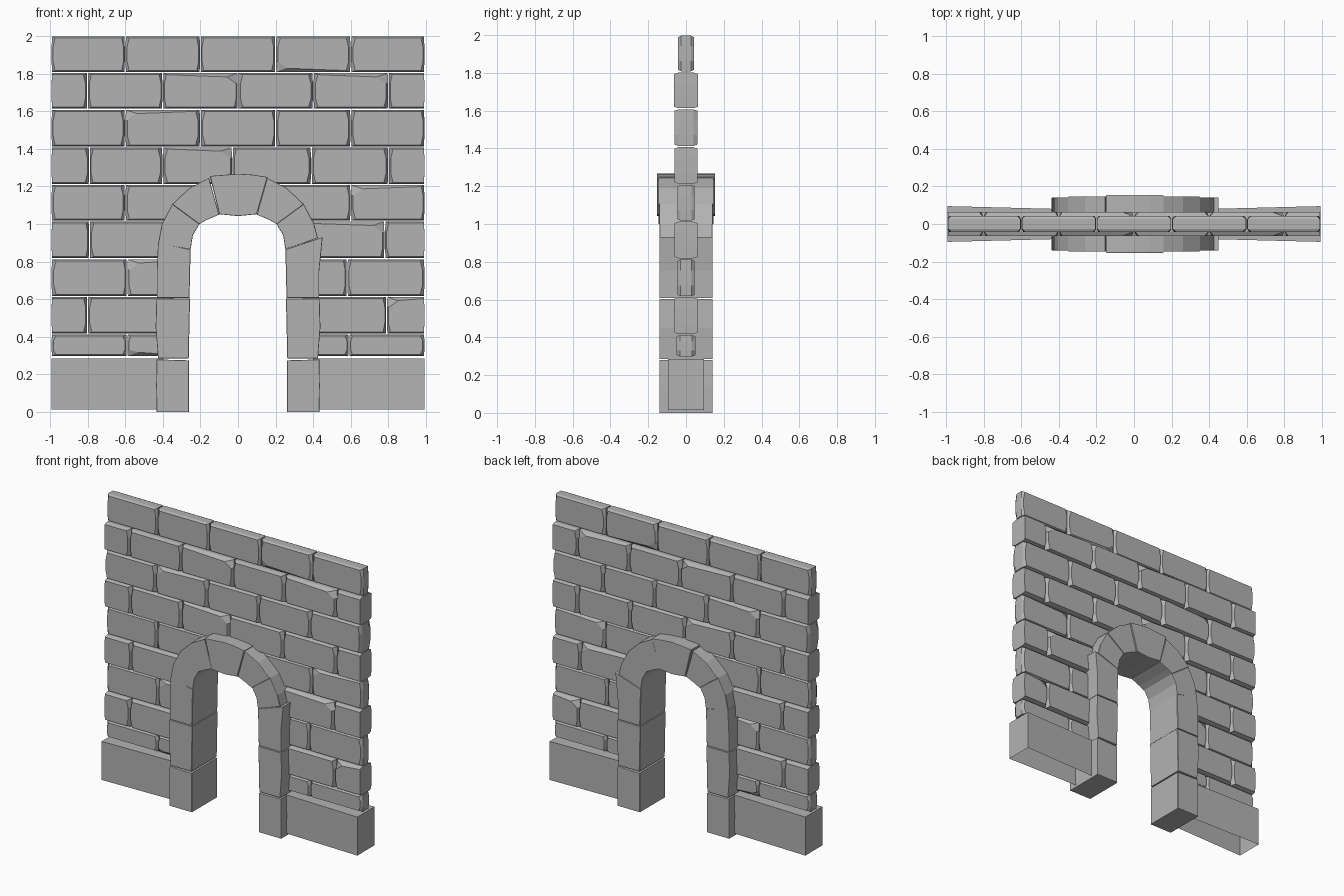
import bpy, bmesh, random

random.seed(4)
cube = bpy.data.objects.get("Cube")
if cube:
    bpy.data.objects.remove(cube, do_unlink=True)

stone = bpy.data.materials.new("grey_stone")
stone.use_nodes = True
GREY = (0.45, 0.45, 0.45, 1)
stone.diffuse_color = GREY
stone.node_tree.nodes["Principled BSDF"].inputs["Base Color"].default_value = GREY


def finish(bm, name):
    bmesh.ops.recalc_face_normals(bm, faces=bm.faces)
    mesh = bpy.data.meshes.new(name)
    bm.to_mesh(mesh)
    bm.free()
    mesh.materials.append(stone)
    obj = bpy.data.objects.new(name, mesh)
    bpy.context.collection.objects.link(obj)
    return obj


def loft(bm, rings, caps=True):
    """Join (y, outline) rings along the thickness of the wall."""
    loops = [[bm.verts.new((x, y, z)) for x, z in pts] for y, pts in rings]
    n = len(loops[0])
    for a, b in zip(loops, loops[1:]):
        for i in range(n):
            j = (i + 1) % n
            bm.faces.new((a[i], a[j], b[j], b[i]))
    if caps:
        bm.faces.new(loops[0])
        bm.faces.new(loops[-1])


def outline(x0, x1, z0, z1, left, right, trim, chip=""):
    """Brick outline with worn ends; chip names one broken corner."""
    h = z1 - z0
    zb, zt = z0 + trim, z1 - trim
    corners = {"ll": (x0 + left * 2, zb), "lr": (x1 - right * 2, zb),
               "ur": (x1 - right * 2, zt), "ul": (x0 + left * 2, zt)}
    if chip and trim:
        x, z = corners[chip]
        corners[chip] = (x + (0.04 if chip[1] == "l" else -0.04),
                         z + (0.012 if chip[0] == "l" else -0.012))
    return [corners["ll"], corners["lr"],
            (x1 - right, z0 + h * 0.3), (x1 - right, z0 + h * 0.7),
            corners["ur"], corners["ul"],
            (x0 + left, z0 + h * 0.7), (x0 + left, z0 + h * 0.3)]


def brick(bm, x0, x1, z0, z1, depth, chip):
    # Half bricks at the wall ends are cut flat
    short = x1 - x0 < 0.3
    left = 0.002 if short and x0 < -0.95 else random.uniform(0.009, 0.013)
    right = 0.002 if short and x1 > 0.95 else random.uniform(0.009, 0.013)
    worn = outline(x0, x1, z0, z1, left, right, 0.011, chip)
    full = outline(x0, x1, z0, z1, 0.002, 0.002, 0.003)
    core = depth * 0.62
    loft(bm, [(-depth, worn), (-core, full), (core, full), (depth, worn)])


# Brick courses: bottom, top, half depth, joint positions, chipped bricks
half, whole = (-0.8, -0.4, 0, 0.4, 0.8), (-0.6, -0.2, 0.2, 0.6)
courses = [
    (1.805, 2.0, 0.042, whole, {3: "ll"}),
    (1.61, 1.805, 0.064, half, {2: "ur", 4: "ur"}),
    (1.41, 1.61, 0.062, whole, {1: "ul"}),
    (1.21, 1.41, 0.062, (-0.79, -0.4, -0.03, 0.39, 0.8), {2: "ur"}),
    (1.015, 1.21, 0.046, (-0.6, -0.22, 0.22, 0.6), {4: "ul"}),
    (0.815, 1.015, 0.062, (-0.79, -0.34, 0.34, 0.78), {3: "ur"}),
    (0.615, 0.815, 0.046, (-0.59, -0.34, 0.34, 0.58), {1: "ul"}),
    (0.415, 0.615, 0.062, (-0.8, -0.34, 0.34, 0.79), {4: "ul"}),
    (0.295, 0.415, 0.05, (-0.59, -0.34, 0.34, 0.59), {1: "ll"}),
]
for row, (z0, z1, depth, joints, chips) in enumerate(courses):
    bm = bmesh.new()
    xs = (-0.993,) + joints + (0.993,)
    for i, (a, b) in enumerate(zip(xs, xs[1:])):
        # Leave the doorway open in the lower courses
        if row > 3 and a < 0 < b:
            continue
        brick(bm, a, b, z0, z1, depth, chips.get(i))
    finish(bm, f"brick_course_{row + 1}")


def block(name, pts, depth, inset=0.006):
    """Thick stone with slightly eased front and back edges."""
    cx = sum(p[0] for p in pts) / len(pts)
    cz = sum(p[1] for p in pts) / len(pts)
    small = [(x + (cx - x) * inset * 8, z + (cz - z) * inset * 4) for x, z in pts]
    bm = bmesh.new()
    loft(bm, [(-depth, small), (-depth + inset, pts),
              (depth - inset, pts), (depth, small)])
    finish(bm, name)


for side, s in (("right", -1), ("left", 1)):
    # Plinth, hollow underneath and a little thicker at its outer end
    bm = bmesh.new()
    bmesh.ops.create_cube(bm, size=1)
    for v in bm.verts:
        outer = v.co.x * s > 0
        v.co.x = s * (0.992 if outer else 0.4)
        v.co.y *= 0.19 if outer else 0.16
        v.co.z = 0.285 if v.co.z > 0 else 0.015
    bottom = [f for f in bm.faces if all(v.co.z < 0.1 for v in f.verts)]
    bmesh.ops.delete(bm, geom=bottom, context="FACES_ONLY")
    finish(bm, f"plinth_{side}")

    # Door jamb stones
    top = 0.93 if s > 0 else 0.9
    edge = 0.45 if s > 0 else 0.425
    jambs = [
        [(0.26, 0), (0.432, 0), (0.435, 0.14), (0.432, 0.28), (0.26, 0.275)],
        [(0.262, 0.285), (0.425, 0.285), (0.438, 0.45), (0.434, 0.603), (0.255, 0.603)],
        [(0.258, 0.607), (0.432, 0.607), (0.432, 0.75), (edge, top), (0.252, 0.865)],
    ]
    for i, pts in enumerate(jambs):
        block(f"jamb_{side}_{i + 1}", [(s * x, z) for x, z in pts], 0.141, 0.003)

    # Curved arch stones on each flank
    springer = [(0.252, 0.865), (0.425, top - 0.005), (0.405, 1.0), (0.35, 1.105),
                (0.205, 1.0), (0.24, 0.94)]
    shoulder = [(0.205, 1.0), (0.35, 1.105), (0.26, 1.19), (0.155, 1.245),
                (0.1, 1.05), (0.17, 1.02)]
    block(f"arch_springer_{side}", [(s * x, z) for x, z in springer], 0.141, 0.003)
    block(f"arch_shoulder_{side}", [(s * x, z) for x, z in shoulder], 0.146, 0.003)

# Keystone
block("arch_keystone", [(-0.1, 1.052), (0, 1.042), (0.1, 1.052), (0.158, 1.25),
                        (0.08, 1.262), (0, 1.267), (-0.15, 1.255)], 0.153, 0.003)
